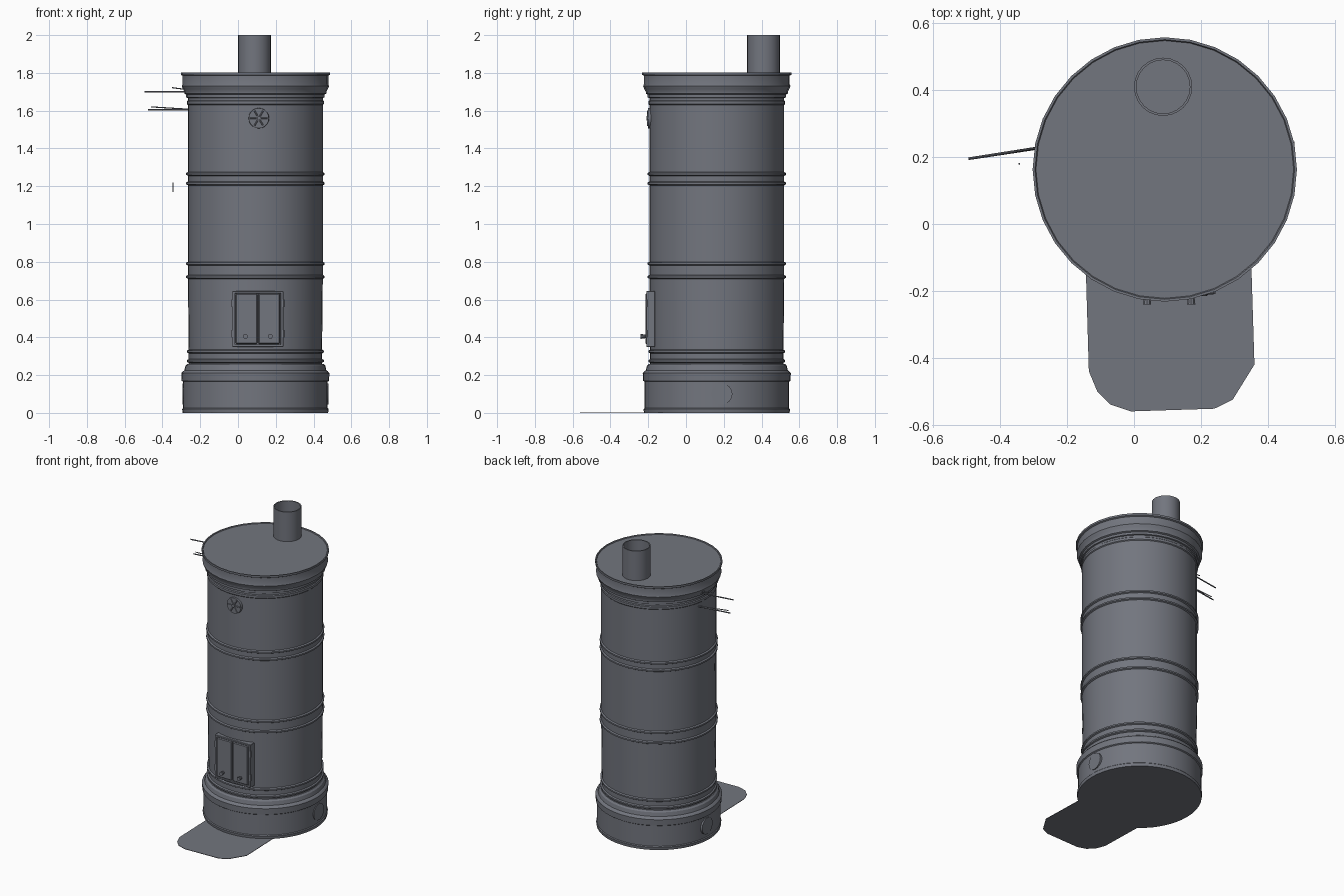
import bpy, bmesh, math
from mathutils import Vector, Matrix

cube = bpy.data.objects.get("Cube")
if cube:
    bpy.data.objects.remove(cube, do_unlink=True)

iron = bpy.data.materials.new("grey_iron")
iron.use_nodes = True
COLOUR = (0.17, 0.18, 0.21, 1)
iron.diffuse_color = COLOUR
iron.node_tree.nodes["Principled BSDF"].inputs["Base Color"].default_value = COLOUR

CX, CY = 0.092, 0.163   # stove axis


def finish(name, bm, smooth=True):
    bmesh.ops.recalc_face_normals(bm, faces=bm.faces)
    mesh = bpy.data.meshes.new(name)
    bm.to_mesh(mesh)
    bm.free()
    mesh.materials.append(iron)
    ob = bpy.data.objects.new(name, mesh)
    bpy.context.collection.objects.link(ob)
    if smooth:
        bpy.ops.object.select_all(action='DESELECT')
        ob.select_set(True)
        bpy.context.view_layer.objects.active = ob
        bpy.ops.object.shade_smooth_by_angle(angle=math.radians(30))
    return ob


def lathe(name, profile, x, y, segments):
    """Revolve (radius, height) points; radius 0 closes an end."""
    bm = bmesh.new()
    verts = [bm.verts.new((r, 0, z)) for r, z in profile]
    edges = [bm.edges.new(pair) for pair in zip(verts, verts[1:])]
    bmesh.ops.spin(bm, geom=verts + edges, cent=(0, 0, 0), axis=(0, 0, 1),
                   angle=math.tau, steps=segments, use_duplicate=False)
    bmesh.ops.remove_doubles(bm, verts=bm.verts, dist=0.0001)
    bmesh.ops.translate(bm, verts=bm.verts, vec=(x, y, 0))
    return finish(name, bm)


def box(name, low, high, bevel=0.0):
    bm = bmesh.new()
    low, high = Vector(low), Vector(high)
    bmesh.ops.create_cube(bm, size=1, matrix=Matrix.Translation((low + high) / 2)
                          @ Matrix.Diagonal((*(high - low), 1)))
    if bevel:
        bmesh.ops.bevel(bm, geom=bm.edges[:], offset=bevel, segments=1, affect='EDGES')
    return finish(name, bm, False)


def rod(name, start, end, radius, sides=8, tip=None):
    """Cylinder between two points."""
    start, end = Vector(start), Vector(end)
    d = end - start
    bm = bmesh.new()
    m = Matrix.Translation((start + end) / 2) @ d.to_track_quat('Z', 'Y').to_matrix().to_4x4()
    bmesh.ops.create_cone(bm, cap_ends=True, segments=sides, radius1=radius,
                          radius2=radius if tip is None else tip,
                          depth=d.length, matrix=m)
    return finish(name, bm)


def bead(z, r=0.357, out=0.009, half=0.01):
    """Raised hoop rolled into the drum wall."""
    return [(r, z - half), (r + out, z - half / 2), (r + out, z + half / 2), (r, z + half)]


# Plinth
lathe("plinth", [(0, 0), (0.385, 0), (0.388, 0.02), (0.383, 0.025), (0.383, 0.165),
                 (0.39, 0.17), (0.392, 0.21), (0.384, 0.22), (0.376, 0.225),
                 (0.370, 0.25), (0.360, 0.26), (0, 0.26)], CX, CY, 48)

# Drum with hoops
drum = [(0, 0.25), (0.352, 0.25)]
for height in (0.275, 0.325):
    drum += bead(height, 0.353)
for height in (0.72, 0.79, 1.215, 1.265):
    drum += bead(height)
drum += [(0.357, 1.63), (0.362, 1.635), (0.362, 1.65), (0.357, 1.655), (0.357, 1.70), (0, 1.70)]
lathe("drum", drum, CX, CY, 48)

# Cornice and lid
lathe("cornice", [(0.352, 1.665), (0.366, 1.67), (0.366, 1.685), (0.376, 1.69),
                  (0.376, 1.70), (0.384, 1.715), (0.390, 1.73), (0.386, 1.74),
                  (0.386, 1.785), (0.395, 1.79), (0.395, 1.803), (0.388, 1.803),
                  (0.385, 1.798), (0, 1.798)], CX, CY, 32)

# Flue pipe, open at the top
lathe("flue_pipe", [(0.087, 1.79), (0.087, 2.0), (0.080, 2.0), (0.080, 1.80), (0, 1.80)],
      0.087, 0.41, 24)

# Floor plate in front of the stove
bm = bmesh.new()
outline = [(-0.145, -0.1), (-0.135, -0.44), (-0.11, -0.5), (-0.07, -0.54), (-0.01, -0.56),
           (0.24, -0.552), (0.295, -0.525), (0.36, -0.42), (0.35, -0.1)]
sheet = bm.faces.new([bm.verts.new((x, y, 0)) for x, y in outline])
top = bmesh.ops.extrude_face_region(bm, geom=[sheet])
bmesh.ops.translate(bm, verts=[v for v in top["geom"] if isinstance(v, bmesh.types.BMVert)],
                    vec=(0, 0, 0.003))
finish("floor_plate", bm, False)

# Fire door: frame, two leaves, knobs and hinges
DOOR = 0.105
box("door_back", (DOOR - 0.128, -0.198, 0.355), (DOOR + 0.128, -0.165, 0.64))
for side, label in ((-1, "right"), (1, "left")):
    a, b = sorted((DOOR + side * 0.120, DOOR + side * 0.135))
    box(f"door_frame_{label}", (a, -0.21, 0.35), (b, -0.165, 0.645), 0.002)
    a, b = sorted((DOOR + side * 0.003, DOOR + side * 0.117))
    box(f"door_leaf_{label}", (a, -0.215, 0.365), (b, -0.19, 0.632), 0.005)
    knob_x = DOOR + side * 0.066
    rod(f"door_knob_{label}", (knob_x, -0.21, 0.405), (knob_x, -0.24, 0.405), 0.009, 10, 0.013)
    for z in (0.42, 0.58):
        hx = DOOR + side * 0.135
        rod(f"door_hinge_{label}", (hx, -0.205, z - 0.02), (hx, -0.205, z + 0.02), 0.005)
box("door_frame_top", (DOOR - 0.135, -0.21, 0.632), (DOOR + 0.135, -0.165, 0.645), 0.002)
box("door_frame_bottom", (DOOR - 0.135, -0.21, 0.35), (DOOR + 0.135, -0.165, 0.363), 0.002)

# Round front vent with spokes
VX, VZ = 0.11, 1.56
rod("vent_disc", (VX, -0.17, VZ), (VX, -0.202, VZ), 0.057, 20, 0.053)
for i in range(6):
    c, s = math.cos(i * math.pi / 3), math.sin(i * math.pi / 3)
    rod("vent_spoke", (VX + 0.012 * c, -0.202, VZ + 0.012 * s),
        (VX + 0.046 * c, -0.202, VZ + 0.046 * s), 0.004, 6)
rod("vent_hub", (VX, -0.2, VZ), (VX, -0.21, VZ), 0.011, 10)

# Round soot hatches on both sides of the plinth
for side, label in ((-1, "right"), (1, "left")):
    rod(f"soot_hatch_{label}", (CX + side * 0.36, 0.19, 0.1), (CX + side * 0.387, 0.19, 0.1), 0.056, 16)

# Damper rods on the right side
rod("upper_rod", (-0.26, 0.232, 1.70), (-0.495, 0.195, 1.70), 0.004)
rod("upper_rod_brace", (-0.26, 0.232, 1.71), (-0.35, 0.218, 1.722), 0.003)
rod("lower_rod", (-0.25, 0.232, 1.605), (-0.475, 0.198, 1.605), 0.004)
rod("lower_rod_brace", (-0.25, 0.232, 1.607), (-0.46, 0.2, 1.62), 0.003)
rod("loose_pin", (-0.343, 0.18, 1.17), (-0.343, 0.18, 1.22), 0.003, 6)
